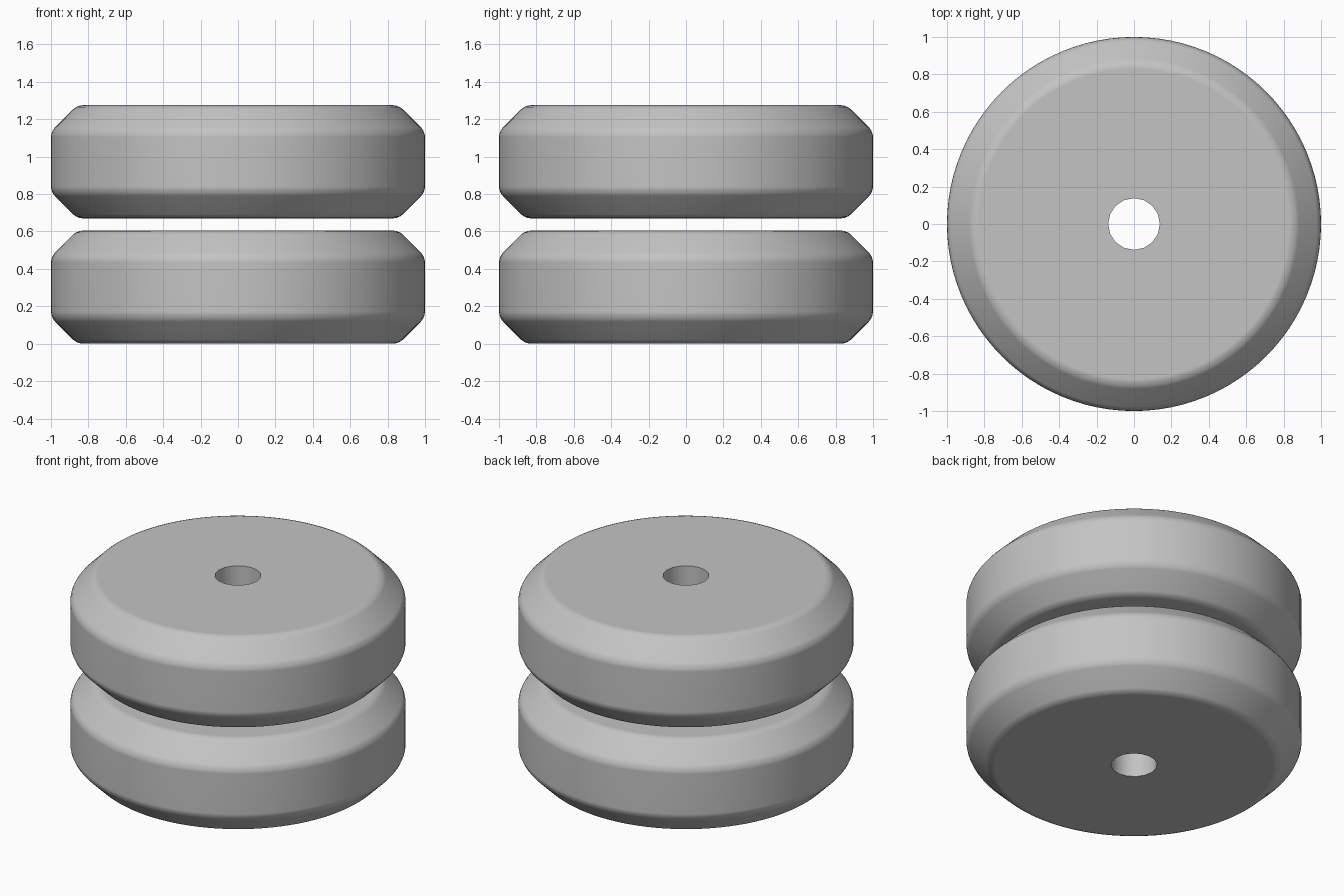
import bpy
import math

if "Cube" in bpy.data.objects:
    bpy.data.objects.remove(bpy.data.objects["Cube"], do_unlink=True)

THICKNESS = 0.605
PITCH = 0.67

grey = bpy.data.materials.new("plain_grey")
grey.use_nodes = True
colour = (0.55, 0.55, 0.55, 1)
grey.diffuse_color = colour
grey.node_tree.nodes["Principled BSDF"].inputs["Base Color"].default_value = colour


def cylinder(name, radius, depth, z, sides):
    bpy.ops.mesh.primitive_cylinder_add(
        vertices=sides, radius=radius, depth=depth, location=(0, 0, z))
    obj = bpy.context.object
    obj.name = name
    return obj


def bevel(obj, name, width, segments):
    mod = obj.modifiers.new(name, 'BEVEL')
    mod.width = width
    mod.segments = segments
    mod.limit_method = 'ANGLE'
    mod.angle_limit = math.radians(30)
    bpy.ops.object.modifier_apply(modifier=mod.name)


def build_disc(name, base):
    middle = base + THICKNESS / 2
    cutter = cylinder("hole_cutter", 0.138, 1, middle, 16)
    cutter.hide_render = True
    disc = cylinder(name, 1, THICKNESS, middle, 96)
    disc.data.materials.append(grey)

    # Wide chamfer, then softened chamfer corners
    bevel(disc, "chamfer", 0.14, 1)
    bevel(disc, "soft_corners", 0.03, 3)

    # Centre hole
    hole = disc.modifiers.new("hole", 'BOOLEAN')
    hole.operation = 'DIFFERENCE'
    hole.solver = 'EXACT'
    hole.object = cutter
    bpy.ops.object.modifier_apply(modifier=hole.name)
    bpy.data.objects.remove(cutter, do_unlink=True)

    bpy.ops.object.shade_smooth_by_angle(angle=math.radians(35))
    normals = disc.modifiers.new("flat_face_normals", 'WEIGHTED_NORMAL')
    normals.keep_sharp = True


# Two identical stacked discs
build_disc("lower_disc", 0)
build_disc("upper_disc", PITCH)
